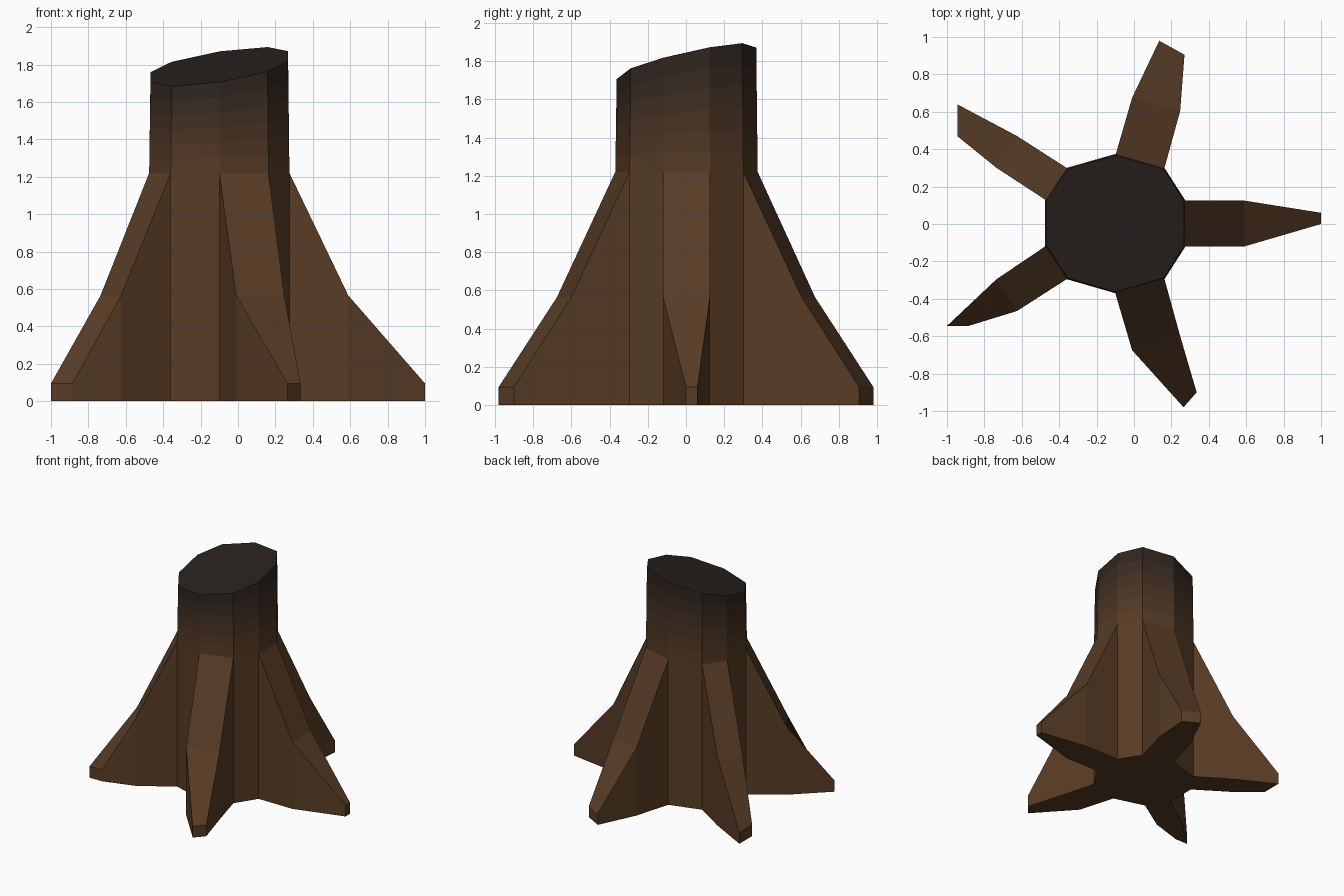
import bpy, bmesh

if "Cube" in bpy.data.objects:
    bpy.data.objects.remove(bpy.data.objects["Cube"])

BANDS = 6                      # colour steps fading up the trunk
BROWN, DARK = (0.098, 0.045, 0.019), (0.021, 0.016, 0.013)
SHOULDER, KNEE, TOE = 1.22, 0.565, 0.095

# Five roots, anticlockwise: right/left points at trunk, knee and toe
ROOTS = [
    [(0.275, -0.12), (0.275, 0.125), (0.59, -0.12), (0.59, 0.125), (1.0, 0.0), (1.0, 0.06)],
    [(0.163, 0.30), (-0.097, 0.375), (0.247, 0.605), (-0.01, 0.675), (0.27, 0.905), (0.135, 0.98)],
    [(-0.36, 0.30), (-0.475, 0.13), (-0.625, 0.47), (-0.735, 0.30), (-0.945, 0.64), (-0.945, 0.47)],
    [(-0.475, -0.12), (-0.36, -0.295), (-0.735, -0.295), (-0.625, -0.465), (-1.0, -0.545), (-0.885, -0.545)],
    [(-0.10, -0.37), (0.163, -0.295), (-0.01, -0.675), (0.247, -0.60), (0.265, -0.98), (0.335, -0.90)],
]

bm = bmesh.new()


def vert(p, z):
    return bm.verts.new((p[0], p[1], z))


def cut_height(x, y):
    return 1.803 + 0.154 * x + 0.225 * y


# Trunk rings: floor, shoulder, then bands up to the slanted cut
plan = [p for r in ROOTS for p in r[:2]]
rings = [[vert(p, 0) for p in plan]]
for k in range(BANDS + 1):
    t = k / BANDS
    ring = []
    for x, y in plan:
        s = 1 - 0.02 * t
        px, py = -0.1 + (x + 0.1) * s, y * s
        ring.append(vert((px, py), SHOULDER + (cut_height(px, py) - SHOULDER) * t))
    rings.append(ring)

n = len(plan)
for k in range(len(rings) - 1):
    for i in range(n):
        if k == 0 and i % 2 == 0:
            continue           # a root covers this side
        j = (i + 1) % n
        f = bm.faces.new((rings[k][i], rings[k][j], rings[k + 1][j], rings[k + 1][i]))
        f.material_index = max(0, k)
bm.faces.new(rings[-1]).material_index = BANDS + 1

# Roots grow from every second side of the trunk
outline = []
for i, r in enumerate(ROOTS):
    a, b = 2 * i, 2 * i + 1
    low = [(rings[0][a], rings[0][b])]
    high = [(rings[1][a], rings[1][b])]
    for (p, q), z in ((r[2:4], KNEE), (r[4:6], TOE)):
        low.append((vert(p, 0), vert(q, 0)))
        high.append((vert(p, z), vert(q, z)))
    for k in range(2):
        (l0, l1), (m0, m1) = low[k], low[k + 1]
        (h0, h1), (g0, g1) = high[k], high[k + 1]
        bm.faces.new((h0, g0, g1, h1))
        bm.faces.new((l0, m0, g0, h0))
        bm.faces.new((m1, l1, h1, g1))
    bm.faces.new((low[2][0], low[2][1], high[2][1], high[2][0]))
    outline += [v[0] for v in low] + [v[1] for v in reversed(low)]

# Star-shaped underside
bm.faces.new(outline[::-1])
bmesh.ops.recalc_face_normals(bm, faces=bm.faces)

mesh = bpy.data.meshes.new("tree_stump")
bm.to_mesh(mesh)
bm.free()
stump = bpy.data.objects.new("tree_stump", mesh)
bpy.context.collection.objects.link(stump)

# Bark fading from brown to charred dark, then the cut top
for k in range(BANDS + 2):
    t = 0 if k == 0 else min(1, (k - 0.5) / BANDS)
    mat = bpy.data.materials.new(f"bark_{k}" if k <= BANDS else "cut_top")
    mat.diffuse_color = [a + (b - a) * t for a, b in zip(BROWN, DARK)] + [1]
    mat.use_nodes = True
    mat.node_tree.nodes["Principled BSDF"].inputs["Base Color"].default_value = mat.diffuse_color
    mesh.materials.append(mat)
